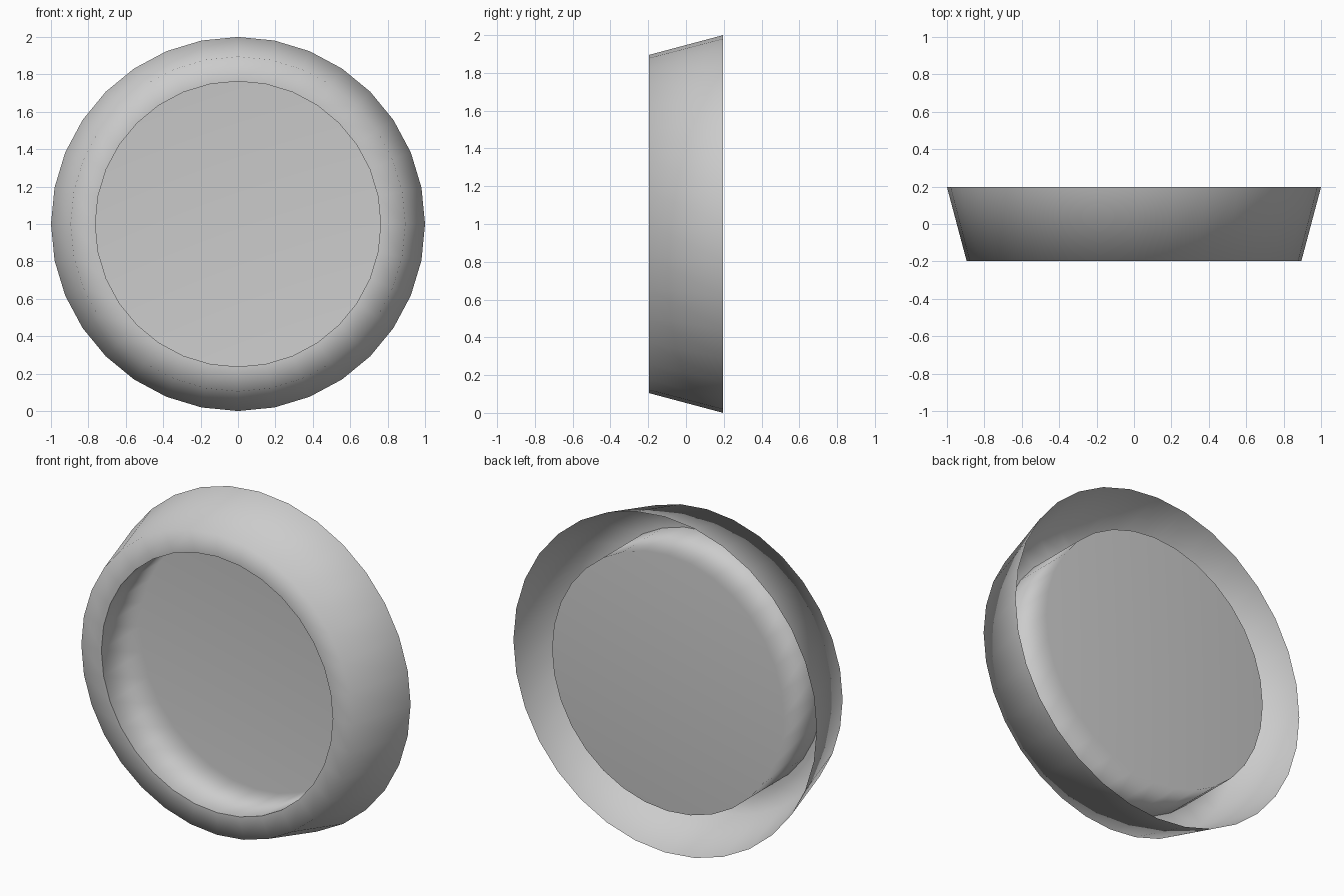
import bpy, bmesh
from math import cos, sin, tau

if "Cube" in bpy.data.objects:
    bpy.data.objects.remove(bpy.data.objects["Cube"])

SIDES = 32
CENTRE_Z = 1.0


def turned_part(name, profile, capped=False):
    """Sweep (radius, y) points round the y axis; optionally close the last ring."""
    bm = bmesh.new()
    rings = [[bm.verts.new((r * cos(tau * i / SIDES), y, CENTRE_Z + r * sin(tau * i / SIDES)))
              for i in range(SIDES)] for r, y in profile]
    for a, b in zip(rings, rings[1:]):
        for i in range(SIDES):
            j = (i + 1) % SIDES
            bm.faces.new((a[i], a[j], b[j], b[i]))
    if capped:
        bm.faces.new(rings[-1])
    for f in bm.faces:
        f.smooth = True
    # The panel corner stays soft; the shell's front crease is sharp
    if not capped:
        for e in bm.edges:
            if len(e.link_faces) == 2 and e.calc_face_angle() > 0.6:
                e.smooth = False
    mesh = bpy.data.meshes.new(name)
    bm.to_mesh(mesh)
    bm.free()
    obj = bpy.data.objects.new(name, mesh)
    bpy.context.collection.objects.link(obj)
    return obj


# Flared outer shell with flat front ring, open at the back
turned_part("rim_shell", [(1.0, 0.197), (0.895, -0.197), (0.763, -0.197)])

# Recessed round panel: straight wall running back to a flat disc
panel = turned_part("recessed_panel", [(0.763, -0.197), (0.763, 0.172)], capped=True)

# Large disc dominates the normals, so the wall shades softly into it
weighted = panel.modifiers.new("soft_corner", 'WEIGHTED_NORMAL')
weighted.mode = 'FACE_AREA'
weighted.weight = 50
weighted.keep_sharp = True
